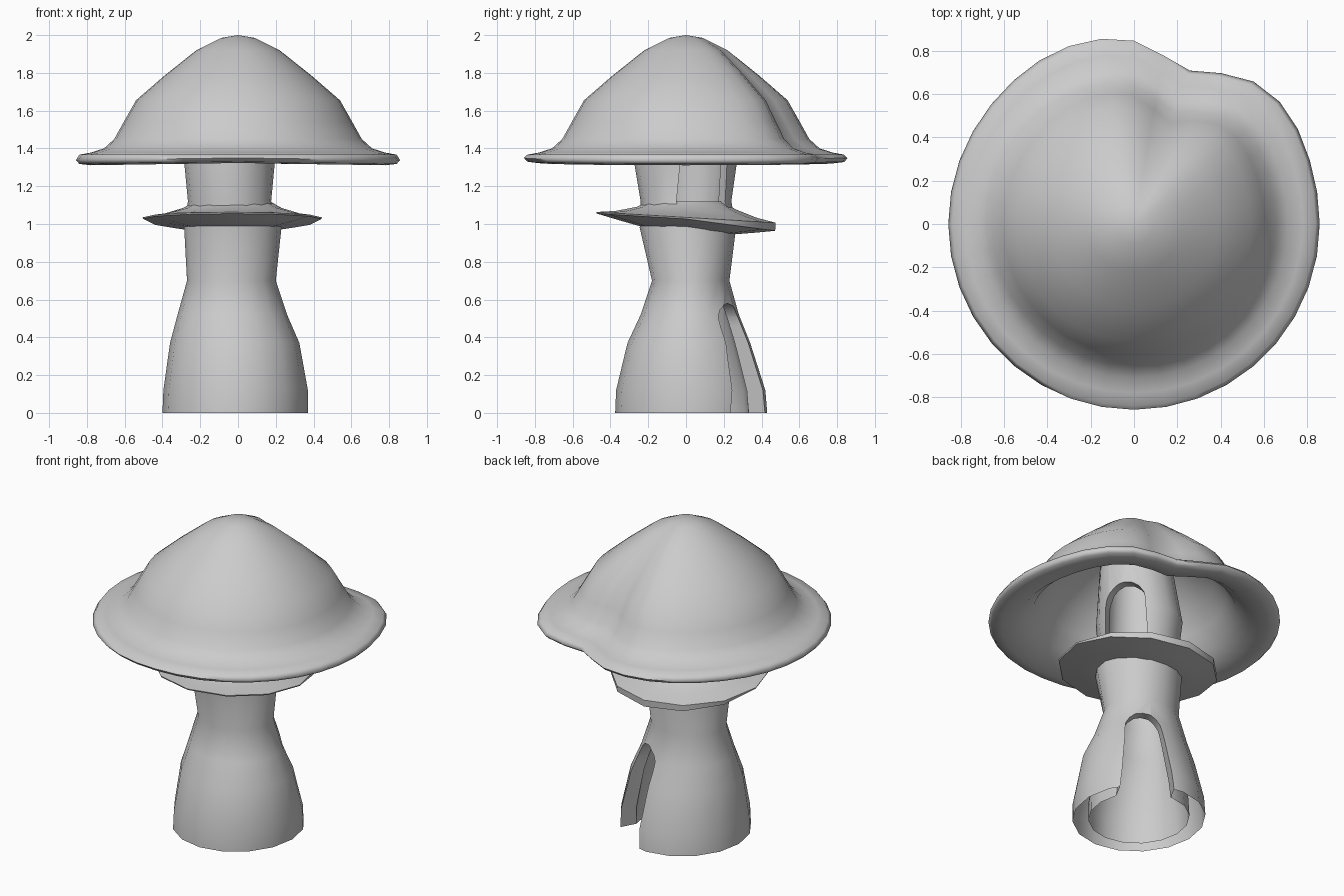
import bpy, bmesh, math
from mathutils import Vector

if "Cube" in bpy.data.objects:
    bpy.data.objects.remove(bpy.data.objects["Cube"])


def make_object(name, verts, faces, angle=None):
    mesh = bpy.data.meshes.new(name)
    mesh.from_pydata(verts, [], faces)
    bm = bmesh.new()
    bm.from_mesh(mesh)
    bmesh.ops.remove_doubles(bm, verts=bm.verts, dist=0.0005)
    bmesh.ops.recalc_face_normals(bm, faces=bm.faces)
    bm.to_mesh(mesh)
    bm.free()
    ob = bpy.data.objects.new(name, mesh)
    bpy.context.collection.objects.link(ob)
    if angle:
        smooth(ob, angle)
    return ob


def smooth(ob, angle):
    bpy.ops.object.select_all(action='DESELECT')
    ob.select_set(True)
    bpy.context.view_layer.objects.active = ob
    bpy.ops.object.shade_smooth_by_angle(angle=math.radians(angle))


def loft(rows, sides, point, closed):
    """Skin rings of points; closed joins the last ring to the first."""
    verts = [point(row, math.tau * i / sides) for row in rows for i in range(sides)]
    n = len(rows)
    faces = []
    for r in range(n if closed else n - 1):
        s = (r + 1) % n
        for i in range(sides):
            j = (i + 1) % sides
            faces.append((r * sides + i, r * sides + j, s * sides + j, s * sides + i))
    return verts, faces


# Cap: hollow bell with a rolled rim and a radial dent at the back
def cap_point(row, a):
    r, z = row
    d = math.degrees(a)
    dent = 0.105 * math.exp(-((d - 71) / 14) ** 2) * min(1, max(0, (r - 0.15) / 0.4))
    bump = 0.025 * r * math.exp(-((d - 38) / 16) ** 2) + 0.02 * r * math.exp(-((d - 112) / 20) ** 2)
    rr = r - dent + bump
    drop = 0.012 * abs(math.cos(a)) if 0.6 < r and z < 1.36 else 0
    return (rr * math.cos(a), rr * math.sin(a), z - drop)


cap_profile = [(0, 2.0), (0.09, 1.985), (0.22, 1.92), (0.39, 1.785), (0.54, 1.655),
               (0.605, 1.54), (0.655, 1.45), (0.71, 1.4), (0.78, 1.378), (0.84, 1.367),
               (0.858, 1.35), (0.84, 1.33), (0.78, 1.323), (0.68, 1.345), (0.6, 1.4),
               (0.54, 1.5), (0.47, 1.62), (0.33, 1.74), (0.15, 1.86), (0, 1.9)]
make_object("cap", *loft(cap_profile, 36, cap_point, False), angle=80)


# Stem: hollow tube given as z, x min, x max, y min, y max, wall scale
def stem_point(row, a):
    z, x0, x1, y0, y1, s = row
    return ((x0 + x1) / 2 + s * (x1 - x0) / 2 * math.cos(a),
            (y0 + y1) / 2 + s * (y1 - y0) / 2 * math.sin(a), z)


levels = [(0, -0.40, 0.37, -0.375, 0.43), (0.12, -0.395, 0.37, -0.37, 0.42),
          (0.37, -0.36, 0.325, -0.31, 0.34), (0.52, -0.32, 0.26, -0.24, 0.28),
          (0.70, -0.27, 0.20, -0.18, 0.23), (0.98, -0.285, 0.23, -0.245, 0.265),
          (1.12, -0.265, 0.185, -0.24, 0.24), (1.33, -0.285, 0.20, -0.275, 0.27),
          (1.78, -0.22, 0.20, -0.20, 0.20)]
rows = [l + (1.0,) for l in levels] + [l + (0.76,) for l in reversed(levels)]
stem = make_object("stem", *loft(rows, 16, stem_point, True))


# Arched openings in the stem
def arch_cutter(name, azimuth, low, high, half_low, half_high, rise):
    a = math.radians(azimuth)
    out, side = Vector((math.cos(a), math.sin(a), 0)), Vector((-math.sin(a), math.cos(a), 0))
    outline = [(-half_low, low), (half_low, low)]
    for i in range(9):
        t = math.pi * i / 8
        outline.append((half_high * math.cos(t), high - rise + rise * math.sin(t)))
    n = len(outline)
    verts = [out * d + side * w + Vector((0, 0, z)) for d in (0.03, 0.8) for w, z in outline]
    faces = [tuple(range(n)), tuple(range(n, 2 * n))]
    faces += [(i, (i + 1) % n, n + (i + 1) % n, n + i) for i in range(n)]
    ob = make_object(name, verts, faces)
    ob.hide_render = True
    return ob


for cutter in (arch_cutter("door_cutter", 62, -0.1, 0.58, 0.17, 0.11, 0.12),
               arch_cutter("window_cutter", 33, 1.05, 1.5, 0.14, 0.13, 0.13)):
    mod = stem.modifiers.new(cutter.name, 'BOOLEAN')
    mod.object = cutter
    mod.operation = 'DIFFERENCE'
    mod.solver = 'EXACT'
    bpy.ops.object.select_all(action='DESELECT')
    stem.select_set(True)
    bpy.context.view_layer.objects.active = stem
    bpy.ops.object.modifier_apply(modifier=mod.name)
    bpy.data.objects.remove(cutter)

# The foot of the stem is open between its outer and inner walls
bm = bmesh.new()
bm.from_mesh(stem.data)
foot = [f for f in bm.faces if all(v.co.z < 0.001 for v in f.verts)]
bmesh.ops.delete(bm, geom=foot, context='FACES')
bm.to_mesh(stem.data)
bm.free()
smooth(stem, 35)


# Ring: thin pointed skirt around the stem, drooping and thicker at the back
def ring_point(row, a):
    r, z, under = row
    t = (r - 0.2) / 0.27
    back = max(0, math.sin(a))
    x, y = r * math.cos(a) - 0.03, r * math.sin(a)
    return (x, y, z - 0.028 * t * math.sin(a) - 0.035 * back * under)


ring_profile = [(0.2, 1.12, 0), (0.26, 1.085, 0), (0.37, 1.052, 0), (0.475, 1.035, 0),
                (0.472, 1.027, 1), (0.36, 1.005, 1), (0.25, 0.985, 1), (0.2, 0.985, 1)]
make_object("stem_ring", *loft(ring_profile, 12, ring_point, True), angle=50)
